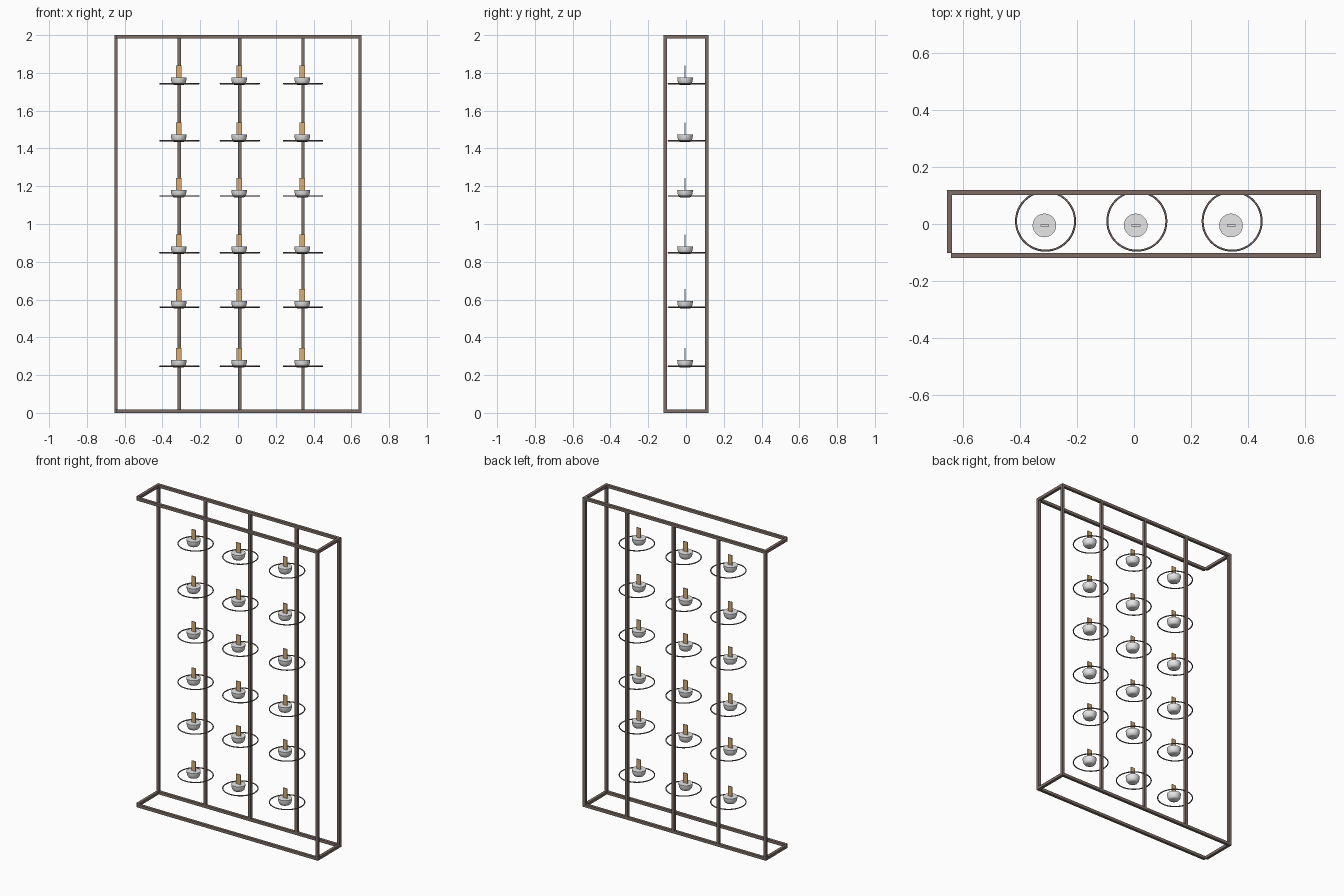
import bpy, math

if "Cube" in bpy.data.objects:
    bpy.data.objects.remove(bpy.data.objects["Cube"])


def material(name, rgb):
    m = bpy.data.materials.new(name)
    m.diffuse_color = (*rgb, 1)
    m.use_nodes = True
    m.node_tree.nodes["Principled BSDF"].inputs["Base Color"].default_value = m.diffuse_color
    return m


BROWN = material("brown metal", (0.205, 0.155, 0.135))
GREY = material("light grey bowl", (0.80, 0.80, 0.80))
TAN = material("tan wood", (0.70, 0.43, 0.19))


def mesh_object(name, verts, faces, mat):
    me = bpy.data.meshes.new(name)
    me.from_pydata(verts, [], faces)
    me.materials.append(mat)
    ob = bpy.data.objects.new(name, me)
    bpy.context.collection.objects.link(ob)
    return ob


def box(name, lo, hi, mat):
    v = [(x, y, z) for x in (lo[0], hi[0]) for y in (lo[1], hi[1]) for z in (lo[2], hi[2])]
    f = [(0, 1, 3, 2), (4, 6, 7, 5), (0, 4, 5, 1), (2, 3, 7, 6), (0, 2, 6, 4), (1, 5, 7, 3)]
    return mesh_object(name, v, f, mat)


def lathe(name, profile, mat, seg=28):
    """Closed solid of revolution, capped at both ends."""
    v = [(r * math.cos(2 * math.pi * i / seg), r * math.sin(2 * math.pi * i / seg), z)
         for r, z in profile for i in range(seg)]
    f = [(k * seg + i, k * seg + (i + 1) % seg, (k + 1) * seg + (i + 1) % seg, (k + 1) * seg + i)
         for k in range(len(profile) - 1) for i in range(seg)]
    f.append(tuple(reversed(range(seg))))
    f.append(tuple(range((len(profile) - 1) * seg, len(profile) * seg)))
    ob = mesh_object(name, v, f, mat)
    ob.data.shade_smooth()
    ob.data.set_sharp_from_angle(angle=math.radians(40))
    return ob


X, Y, T = 0.655, 0.119, 0.018      # frame half sizes and bar thickness

# top and bottom rectangles; the left bar stops just behind the front bar
for level, z in (("bottom", 0), ("top", 2 - T)):
    box(level + "_back_bar", (-X, Y - T, z), (X, Y, z + T), BROWN)
    box(level + "_front_bar", (-X + 0.013, -Y, z), (X, -Y + T, z + T), BROWN)
    box(level + "_left_bar", (-X, -Y + T, z), (-X + T, Y - T, z + T), BROWN)
    box(level + "_right_bar", (X - T, -Y + T, z), (X, Y - T, z + T), BROWN)

# corner posts (none at the front left)
for name, x, y in (("back_left_post", -X, Y - T), ("back_right_post", X - T, Y - T),
                   ("front_right_post", X - T, -Y)):
    box(name, (x, y, T), (x + T, y + T, 2 - T), BROWN)

# prototypes: ring, bowl and upright strip with wooden faces and grey edges
bpy.ops.mesh.primitive_torus_add(major_radius=0.1035, minor_radius=0.0035,
                                 major_segments=48, minor_segments=8)
ring = bpy.context.object
ring.data.materials.append(BROWN)
ring.data.shade_smooth()
bowl = lathe("bowl", [(0.023, -0.008), (0.030, -0.005), (0.036, 0.003), (0.039, 0.012),
                      (0.041, 0.023), (0.0415, 0.033)], GREY)
strip = box("strip", (-0.015, -0.003, 0.025), (0.015, 0.003, 0.096), TAN)
strip.data.materials.append(GREY)
for p in strip.data.polygons:
    p.material_index = 0 if abs(p.normal.y) > 0.5 else 1


def place(name, proto, loc):
    ob = bpy.data.objects.new(name, proto.data)
    ob.location = loc
    bpy.context.collection.objects.link(ob)


# three columns of six rings, each with a bowl and strip
COLUMNS = (-0.310, 0.010, 0.344)
ROWS = (0.247, 0.560, 0.848, 1.148, 1.441, 1.743)
for c, x in enumerate(COLUMNS):
    box(f"middle_post_{c + 1}", (x - T / 2, Y - T, T), (x + T / 2, Y, 2 - T), BROWN)
    for r, z in enumerate(ROWS):
        tag = f"{c + 1}_{r + 1}"
        place("ring_" + tag, ring, (x, 0.010, z))
        place("bowl_" + tag, bowl, (x - 0.004, -0.005, z))
        place("wood_strip_" + tag, strip, (x - 0.003, -0.005, z))

# remove the prototypes
for ob in (ring, bowl, strip):
    bpy.data.objects.remove(ob)
